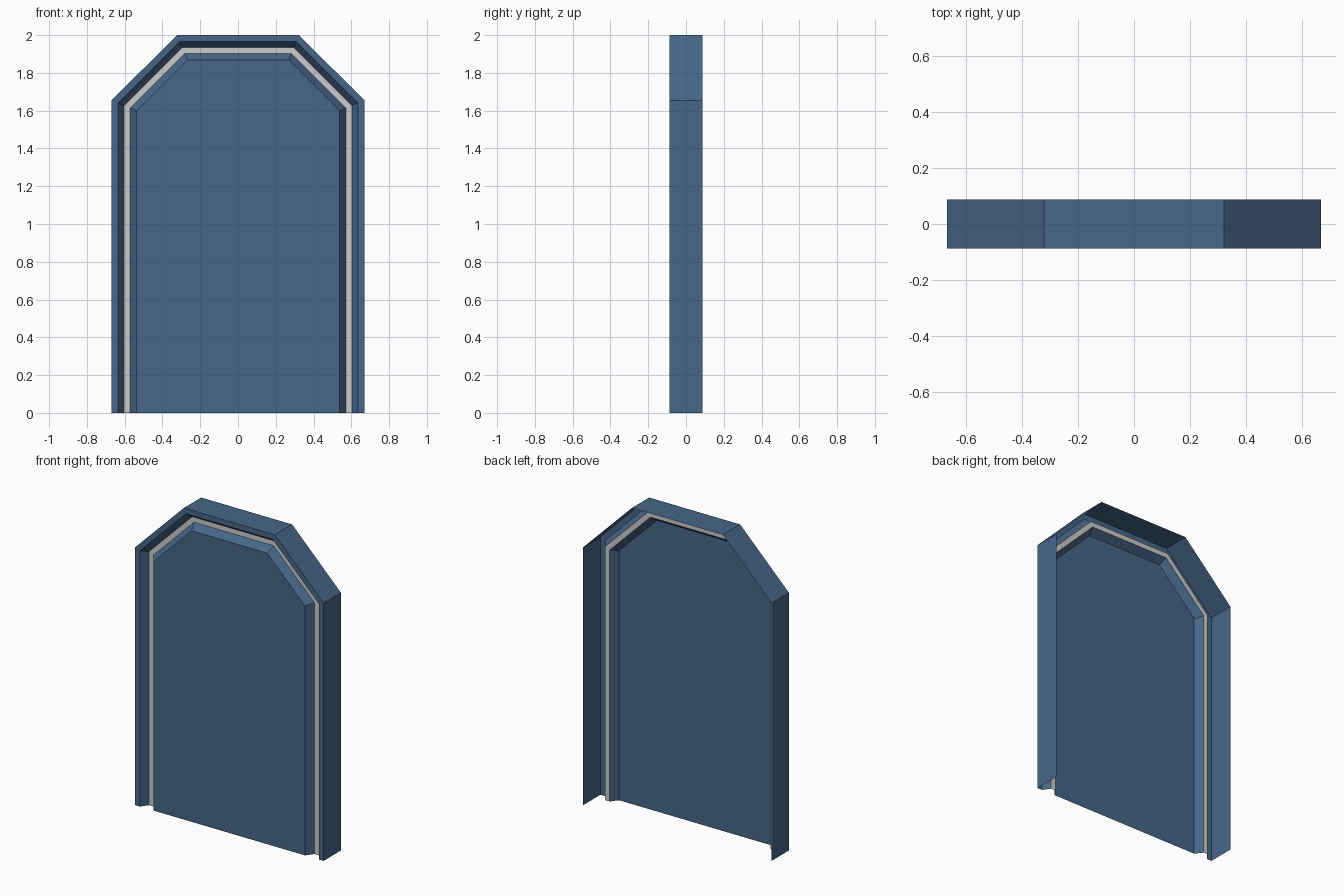
import bpy, bmesh, math

if "Cube" in bpy.data.objects:
    bpy.data.objects.remove(bpy.data.objects["Cube"])

HALF_W, SHOULDER, HALF_TOP, HEIGHT = 0.669, 1.655, 0.323, 2.0
FRONT, BACK, GROOVE = -0.0875, 0.0875, -0.042
MITRE = math.tan(math.radians(22.5))

blue = bpy.data.materials.new("blue_paint")
blue.diffuse_color = (0.063, 0.135, 0.25, 1)
blue.use_nodes = True
blue.node_tree.nodes["Principled BSDF"].inputs["Base Color"].default_value = blue.diffuse_color


def arch(inset, y):
    """Clipped-corner arch outline, inset evenly, open at the floor."""
    w, s = HALF_W - inset, SHOULDER - inset * MITRE
    t, h = HALF_TOP - inset * MITRE, HEIGHT - inset
    return [(-w, y, 0), (-w, y, s), (-t, y, h), (t, y, h), (w, y, s), (w, y, 0)]


def shell(name, profile, fill=False, material=None):
    """Sweep an (inset, y) profile round the arch, optionally closing the last loop."""
    bm = bmesh.new()
    loops = [[bm.verts.new(p) for p in arch(*station)] for station in profile]
    for a, b in zip(loops, loops[1:]):
        for i in range(len(a) - 1):
            bm.faces.new((a[i], a[i + 1], b[i + 1], b[i]))
    if fill:
        # Wound so the panel faces the front, like the swept strips
        bm.faces.new(loops[-1])
    bm.normal_update()
    mesh = bpy.data.meshes.new(name)
    bm.to_mesh(mesh)
    bm.free()
    if material:
        mesh.materials.append(material)
    obj = bpy.data.objects.new(name, mesh)
    bpy.context.collection.objects.link(obj)
    return obj


# Outer side walls, front rim and the slope down into the groove
shell("door_frame", [(0, BACK), (0, FRONT), (0.034, FRONT), (0.066, GROOVE)], material=blue)
# Grey floor of the groove
shell("groove_strip", [(0.066, GROOVE), (0.098, GROOVE)])
# Bevelled panel, flush with the rim
shell("door_panel", [(0.098, GROOVE), (0.132, FRONT)], fill=True, material=blue)
